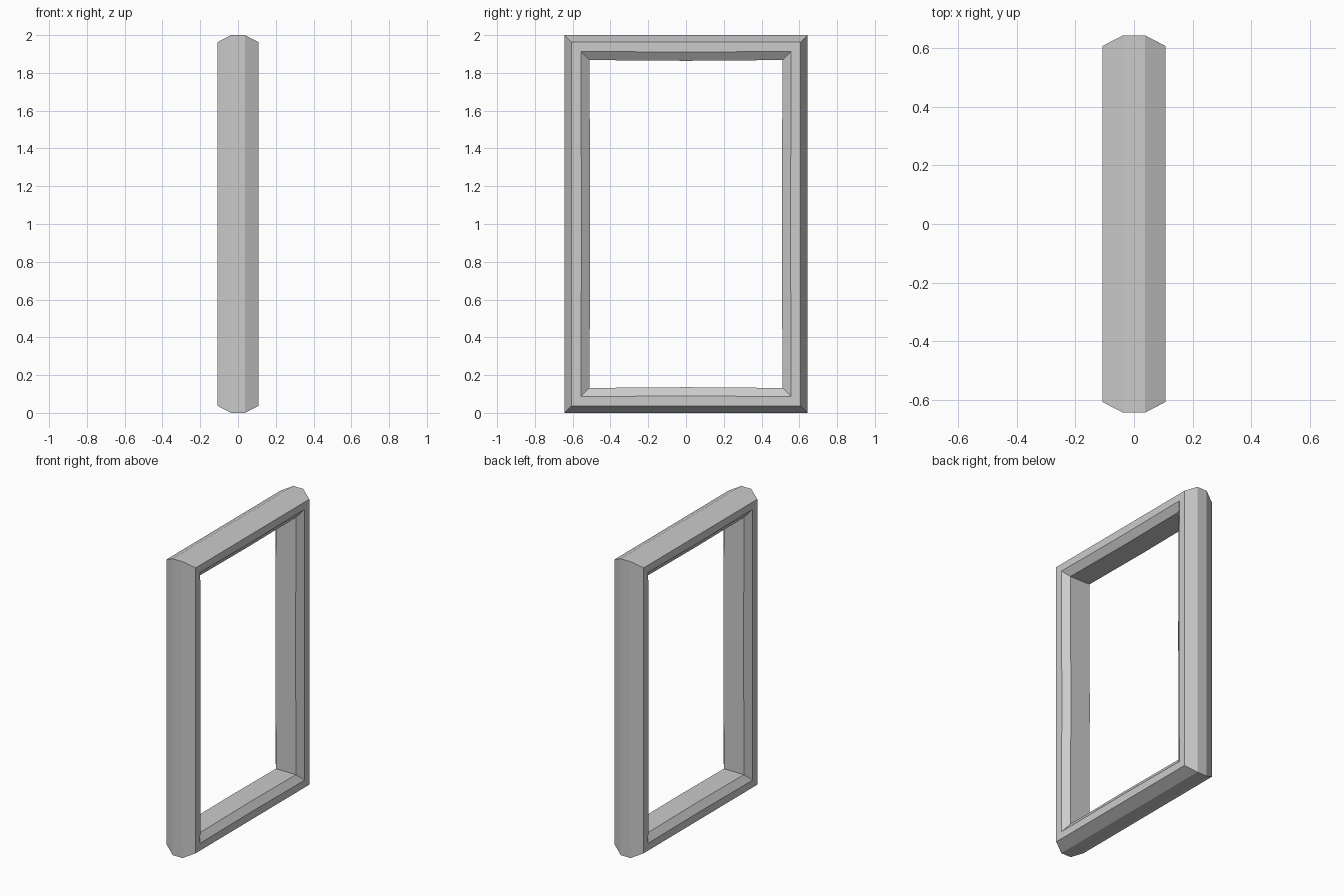
import bpy, bmesh

if "Cube" in bpy.data.objects:
    bpy.data.objects.remove(bpy.data.objects["Cube"])

HALF_W, HALF_H = 0.643, 1.0
BOW = 0.004  # slight inward swell at the middle of the inner edges

# Cross-section: (x, inset from the outer boundary, bowed?)
half = [(0.037, 0.0, 0), (0.108, 0.037, 0), (0.108, 0.086, 1), (0.075, 0.132, 1)]
profile = half + [(-x, d, b) for x, d, b in reversed(half)]


def loop_points(x, inset, bowed):
    """Rectangle with corner and mid-side points at a given inset."""
    w, h, b = HALF_W - inset, HALF_H - inset, BOW * bowed
    pts = [(-w, -h), (0, -h + b), (w, -h), (w - b, 0),
           (w, h), (0, h - b), (-w, h), (-w + b, 0)]
    return [(x, y, z + HALF_H) for y, z in pts]


# Mitred frame: bridge each profile loop to the next
bm = bmesh.new()
loops = [[bm.verts.new(p) for p in loop_points(*s)] for s in profile]
for i, a in enumerate(loops):
    b = loops[(i + 1) % len(loops)]
    for j in range(8):
        k = (j + 1) % 8
        bm.faces.new((a[j], a[k], b[k], b[j]))
bmesh.ops.recalc_face_normals(bm, faces=bm.faces[:])

mesh = bpy.data.meshes.new("door_frame")
bm.to_mesh(mesh)
bm.free()
frame = bpy.data.objects.new("door_frame", mesh)
bpy.context.collection.objects.link(frame)
